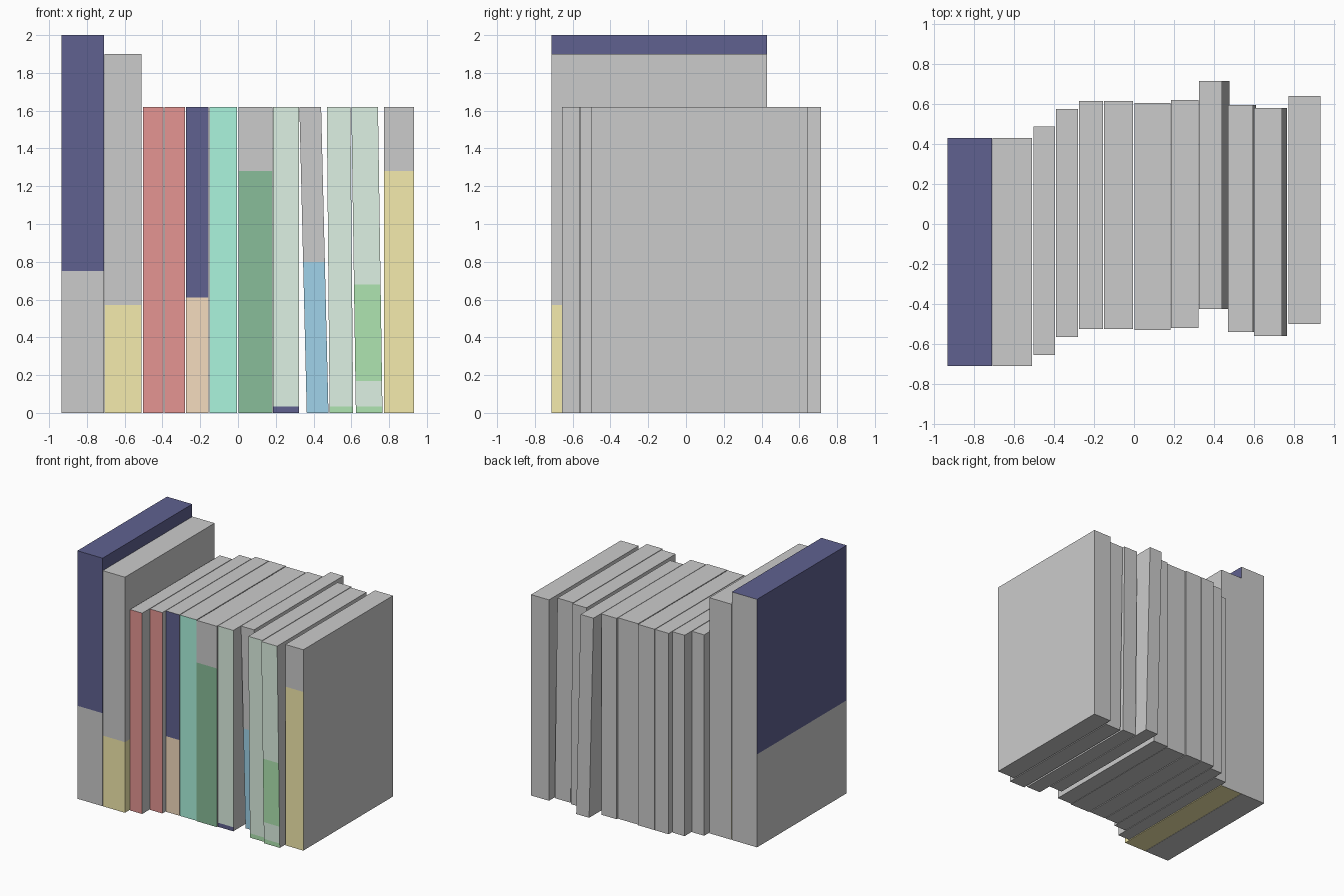
import bpy, bmesh

if "Cube" in bpy.data.objects:
    bpy.data.objects.remove(bpy.data.objects["Cube"])

COLORS = {
    "navy": (0.115, 0.12, 0.28), "yellow": (0.91, 0.83, 0.42),
    "red": (0.78, 0.30, 0.29), "tan": (0.91, 0.72, 0.52),
    "teal": (0.41, 0.91, 0.73), "dark_green": (0.25, 0.51, 0.32),
    "pale_green": (0.73, 0.88, 0.77), "blue": (0.35, 0.65, 0.82),
    "green": (0.43, 0.78, 0.44),
}
MATS = {}


def material(name):
    if name not in MATS:
        MATS[name] = bpy.data.materials.new(name)
        if name != "grey":
            MATS[name].diffuse_color = (*COLORS[name], 1)
        else:
            MATS[name].diffuse_color = (0.8, 0.8, 0.8, 1)
    return MATS[name]


def book(name, x0, x1, y0, y1, height, bands, lean=0.0, sides=("front",)):
    """Upright box. bands = (colour, band top), from the floor up.
    lean shifts the foot to the right; sides lists the faces that carry colour."""
    bm = bmesh.new()
    me = bpy.data.meshes.new(name)
    slots = []

    def slot(color):
        color = color or "grey"
        if color not in slots:
            slots.append(color)
            me.materials.append(material(color))
        return slots.index(color)

    def ring(z):
        dx = lean * (1 - z / height)
        return [bm.verts.new((x + dx, y, z))
                for x, y in ((x0, y0), (x1, y0), (x1, y1), (x0, y1))]

    lower = ring(0)
    paint = lambda side, color: slot(color if side in sides else None)
    bm.faces.new(lower[::-1]).material_index = paint("bottom", bands[0][0])
    for color, top in bands:
        upper = ring(top)
        for i, side in enumerate(("front", "right", "back", "left")):
            j = (i + 1) % 4
            face = bm.faces.new((lower[i], lower[j], upper[j], upper[i]))
            face.material_index = paint(side, color)
        lower = upper
    bm.faces.new(lower).material_index = paint("top", bands[-1][0])
    bm.to_mesh(me)
    bm.free()
    bpy.context.collection.objects.link(bpy.data.objects.new(name, me))


H = 1.62
COVER = ("front", "left", "right", "top", "bottom")

# two tall books whose colour wraps round the covers
book("tallest_book", -0.935, -0.71, -0.712, 0.43, 2.0,
     [(None, 0.75), ("navy", 2.0)], sides=COVER)
book("tall_book", -0.708, -0.51, -0.712, 0.43, 1.9,
     [("yellow", 0.57), (None, 1.9)], sides=COVER)

# upright books with coloured spines
book("red_book_left", -0.503, -0.395, -0.657, 0.487, H, [("red", H)])
book("red_book_right", -0.39, -0.28, -0.565, 0.575, H, [("red", H)])
book("navy_tan_book", -0.276, -0.156, -0.525, 0.615, H, [("tan", 0.61), ("navy", H)])
book("teal_book", -0.151, -0.004, -0.525, 0.615, H, [("teal", H)])
book("dark_green_book", 0.003, 0.182, -0.53, 0.606, H, [("dark_green", 1.28), (None, H)])
book("pale_green_book", 0.185, 0.322, -0.52, 0.62, H, [("navy", 0.033), ("pale_green", H)])

# leaning books
book("leaning_blue_book", 0.325, 0.44, -0.425, 0.715, H,
     [("blue", 0.8), (None, H)], lean=0.039)
book("leaning_green_book_left", 0.47, 0.595, -0.54, 0.597, H,
     [("green", 0.035), ("pale_green", H)], lean=0.015)
book("leaning_green_book_right", 0.6, 0.741, -0.56, 0.58, H,
     [("green", 0.035), ("pale_green", 0.17), ("green", 0.68), ("pale_green", H)],
     lean=0.024)

# end book
book("yellow_book", 0.773, 0.933, -0.5, 0.642, H, [("yellow", 1.28), (None, H)])

for m in bpy.data.materials:
    if m.users and not m.is_grease_pencil:
        m.use_nodes = True
        m.node_tree.nodes["Principled BSDF"].inputs["Base Color"].default_value = m.diffuse_color
